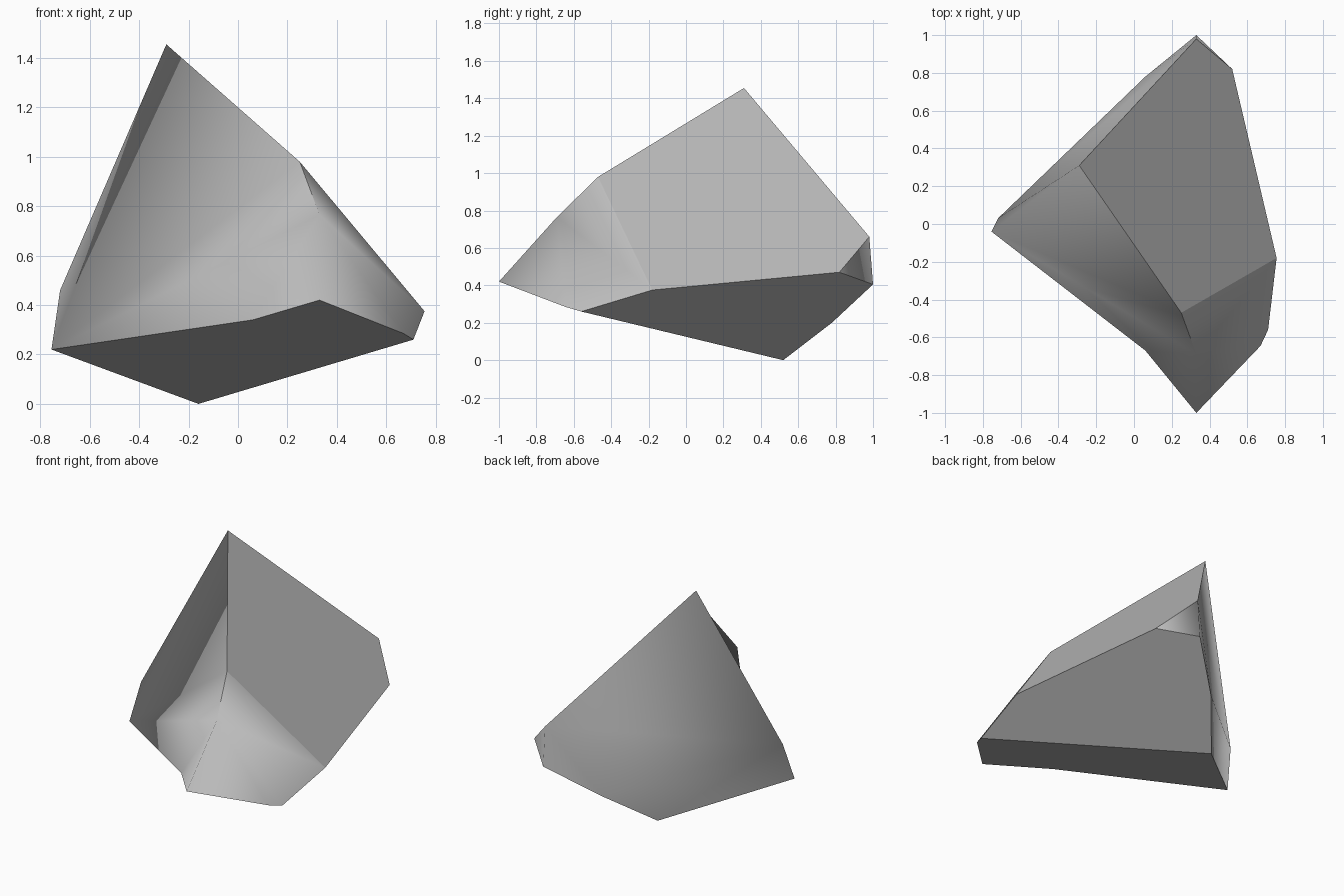
import bpy
import bmesh

# Remove the default object
default = bpy.data.objects.get("Cube")
if default:
    bpy.data.objects.remove(default, do_unlink=True)

# Single stone colour
stone = bpy.data.materials.new("stone_grey")
stone.use_nodes = True
grey = (0.5, 0.5, 0.5, 1)
stone.diffuse_color = grey
shader = stone.node_tree.nodes["Principled BSDF"]
shader.inputs["Base Color"].default_value = grey
shader.inputs["Roughness"].default_value = 0.9

# Corners of the boulder, one letter each
corners = {
    "A": (-.29, .31, 1.455),   # peak
    "B": (.25, -.47, .98),     # front end of the ridge
    "C": (.33, -.69, .765),    # shoulder under the ridge
    "D": (.33, -1, .42),       # front nose
    "X": (.67, -.645, .285),   # front left rim
    "E": (.71, -.56, .26),
    "F": (.755, -.18, .375),   # left rim
    "G": (.52, .82, .47),      # back left rim
    "H": (.33, .98, .66),      # back tip, upper
    "I": (.33, 1, .405),       # back tip, lower
    "J": (-.72, .03, .46),     # right tip, upper
    "K": (-.755, -.04, .22),   # right tip, lower
    "L": (.06, -.67, .34),     # front rim
    "M": (-.16, .52, 0),       # lowest corner
    "N": (.06, .78, .2),       # back lower rim
}

# Facets, each spelled by its corners in order
facets = {
    "sloping_top": ["AHGFB"],
    "front_left": ["BFEXC", "CXD"],
    "front_right": ["ABCLK", "AKJ", "CDL"],
    "back_right": ["AJNIH", "JKMN"],
    "back_chip": ["GHI"],
    "underside": ["EFGINM", "EXDLKM"],
}

# Edges that blend softly; every other edge is a hard break
soft_edges = {frozenset(pair) for pair in
              ["AK", "AJ", "JK", "JN", "CL", "CD", "CX", "HI"]}

bm = bmesh.new()
points = {name: bm.verts.new(place) for name, place in corners.items()}
names = {vert: name for name, vert in points.items()}
for outlines in facets.values():
    for outline in outlines:
        facet = bm.faces.new([points[letter] for letter in outline])
        facet.smooth = True
for edge in bm.edges:
    edge.smooth = frozenset(names[v] for v in edge.verts) in soft_edges
bmesh.ops.recalc_face_normals(bm, faces=bm.faces[:])

# Boulder object
mesh = bpy.data.meshes.new("boulder")
bm.to_mesh(mesh)
bm.free()
mesh.materials.append(stone)
boulder = bpy.data.objects.new("boulder", mesh)
bpy.context.scene.collection.objects.link(boulder)
